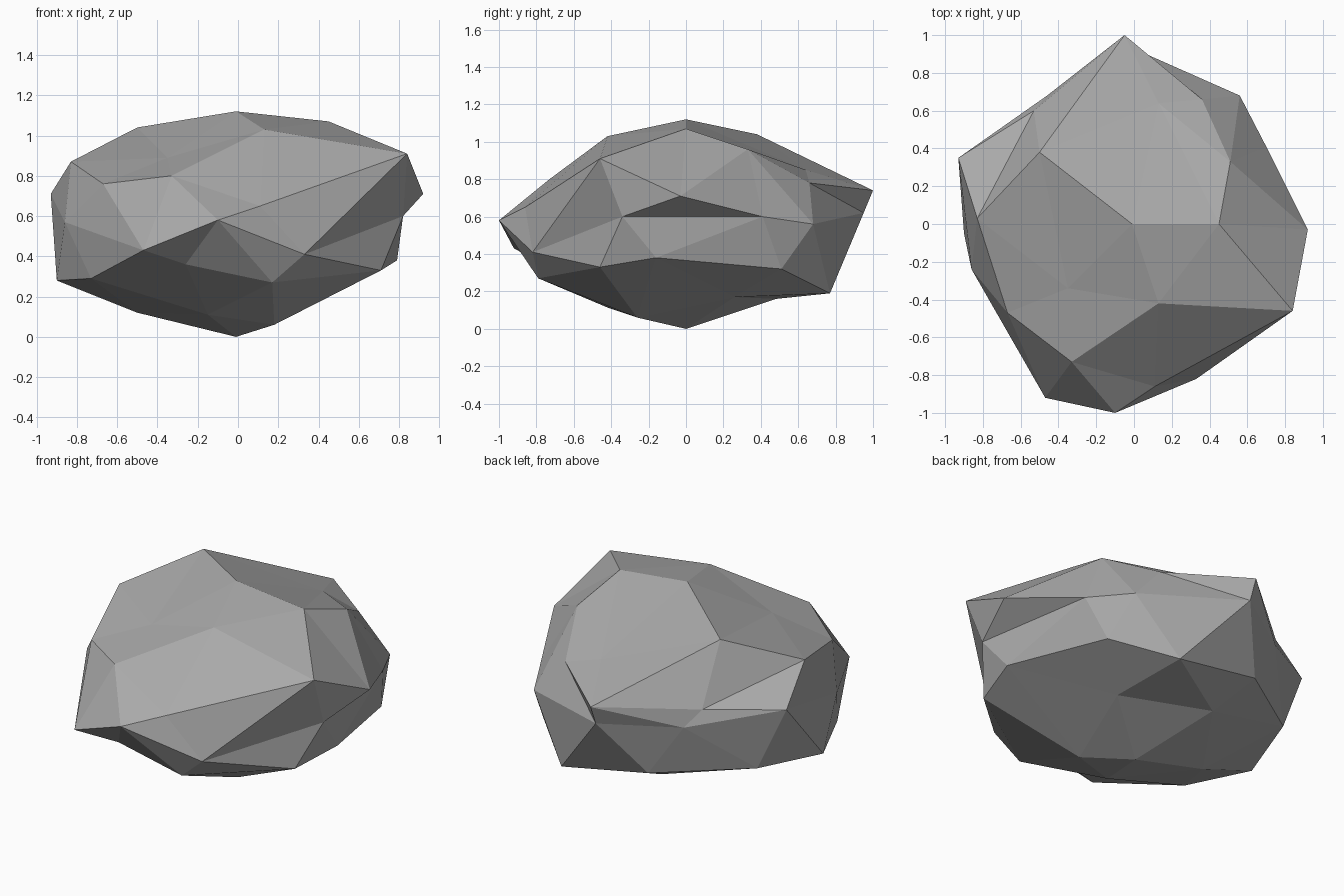
import bpy
import bmesh
import math

# Remove the default cube only
default_cube = bpy.data.objects.get("Cube")
if default_cube:
    bpy.data.objects.remove(default_cube, do_unlink=True)


def make_material(name, colour):
    material = bpy.data.materials.new(name)
    material.use_nodes = True
    material.diffuse_color = colour
    shader = material.node_tree.nodes["Principled BSDF"]
    shader.inputs["Base Color"].default_value = colour
    shader.inputs["Roughness"].default_value = 0.9
    return material


def angle_around(vert):
    """Whole-degree angle around the vertical axis, counted from +x."""
    return round(math.degrees(math.atan2(vert.co.y, vert.co.x))) % 360


def rings_by_height(bm):
    """Group the sphere's vertices into level rings, lowest ring first."""
    rings = {}
    for vert in bm.verts:
        rings.setdefault(round(vert.co.z, 2), []).append(vert)
    return [sorted(rings[height], key=angle_around) for height in sorted(rings)]


# Chipped contours of the stone, from the ground up, each counter-clockwise
underside = [(.34, .26, .17), (-.17, .48, .16), (-.5, 0, .12), (-.15, -.41, .11), (.18, -.26, .06)]
lower_edge = [(.79, -.16, .38), (.31, .77, .19), (-.76, .39, .32), (-.73, -.43, .29), (.17, -.79, .27)]
lower_corners = [(.62, .51, .32), (-.26, .74, .29), (-.9, -.05, .28), (-.26, -.79, .36), (.71, -.46, .33)]
waist = [(.7, .41, .6), (.56, .68, .56), (-.05, .95, .62), (-.46, .68, .6), (-.93, .35, .71),
         (-.86, -.24, .57), (-.47, -.92, .43), (-.1, -1, .58), (.33, -.82, .41), (.82, -.34, .6)]
upper_corners = [(.92, -.03, .71), (.36, .66, .78), (-.53, .6, .7), (-.67, -.47, .76), (.11, -.86, .65)]
upper_edge = [(.51, .33, .96), (-.05, 1, .74), (-.83, .03, .87), (-.33, -.73, .8), (.84, -.46, .91)]
crown = [(.45, 0, 1.07), (.13, .64, .85), (-.5, .38, 1.04), (-.35, -.34, .89), (.13, -.42, 1.03)]
foot = [(-.01, 0, 0)]
peak = [(-.01, 0, 1.12)]

contours = [foot, underside, lower_edge, lower_corners, waist,
            upper_corners, upper_edge, crown, peak]

# Rock: a faceted sphere pulled ring by ring onto the contours
bm = bmesh.new()
bmesh.ops.create_icosphere(bm, subdivisions=2, radius=1)
for ring, contour in zip(rings_by_height(bm), contours):
    for vert, point in zip(ring, contour):
        vert.co = point
bmesh.ops.recalc_face_normals(bm, faces=bm.faces)
for face in bm.faces:
    face.smooth = False

mesh = bpy.data.meshes.new("rock")
bm.to_mesh(mesh)
bm.free()
mesh.materials.append(make_material("stone_grey", (.4, .4, .4, 1)))
rock = bpy.data.objects.new("rock", mesh)
bpy.context.collection.objects.link(rock)
